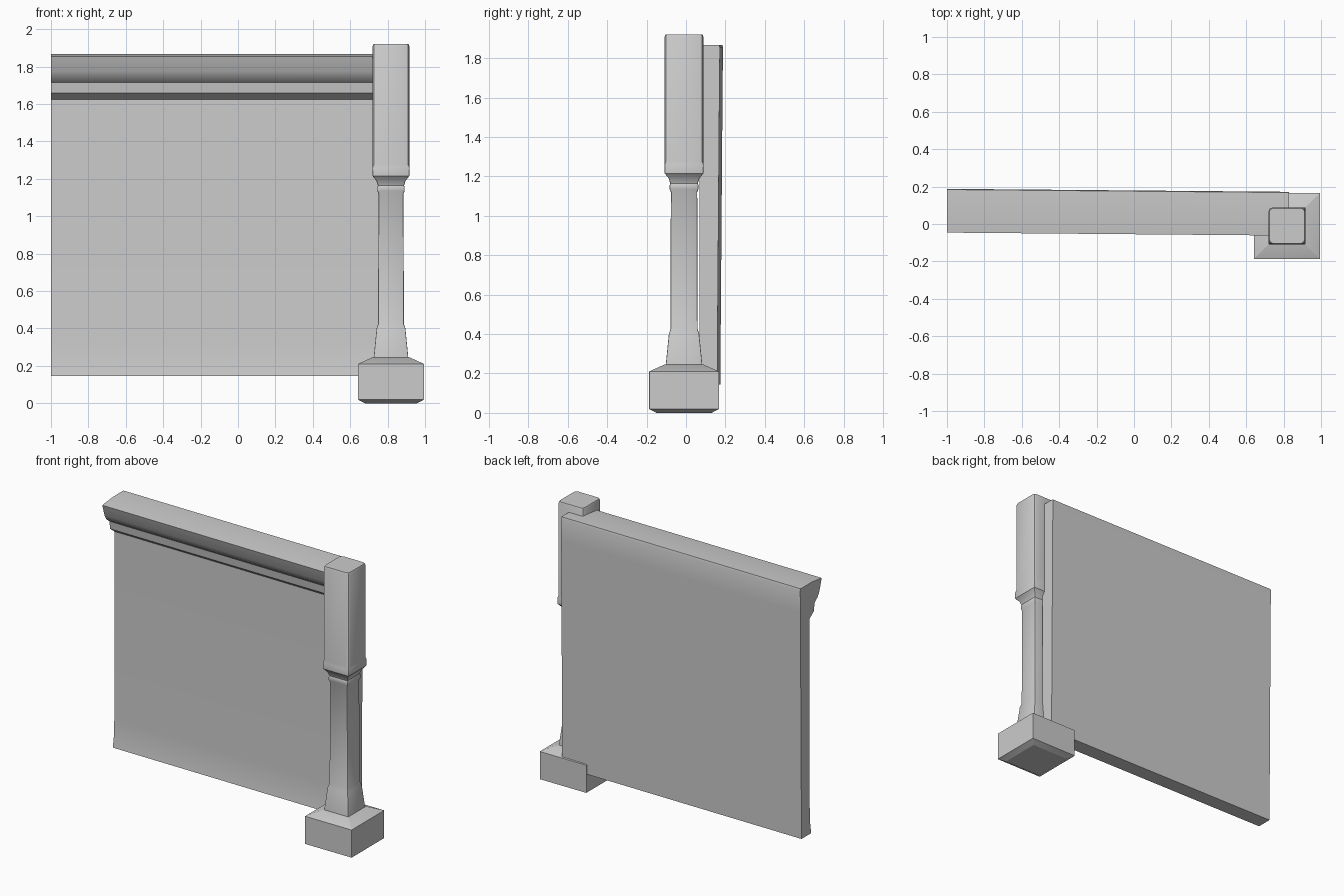
import bpy, bmesh, math

if "Cube" in bpy.data.objects:
    bpy.data.objects.remove(bpy.data.objects["Cube"])


def loft(name, rings, angle):
    """Skin a stack of matching closed rings and cap both ends."""
    bm = bmesh.new()
    loops = [[bm.verts.new(p) for p in ring] for ring in rings]
    n = len(loops[0])
    for a, b in zip(loops, loops[1:]):
        for i in range(n):
            j = (i + 1) % n
            bm.faces.new((a[i], a[j], b[j], b[i]))
    bm.faces.new(loops[0][::-1])
    bm.faces.new(loops[-1])
    bmesh.ops.recalc_face_normals(bm, faces=bm.faces)
    mesh = bpy.data.meshes.new(name)
    bm.to_mesh(mesh)
    bm.free()
    obj = bpy.data.objects.new(name, mesh)
    bpy.context.collection.objects.link(obj)
    bpy.ops.object.select_all(action='DESELECT')
    bpy.context.view_layer.objects.active = obj
    obj.select_set(True)
    bpy.ops.object.shade_smooth_by_angle(angle=math.radians(angle))
    return obj


def square_ring(cx, cy, z, hx, hy, r):
    """Square section with rounded corners, three points per corner."""
    pts = []
    for k, (sx, sy) in enumerate([(1, 1), (-1, 1), (-1, -1), (1, -1)]):
        for s in range(3):
            t = math.radians(90 * k + 45 * s)
            pts.append((cx + sx * (hx - r) + r * math.cos(t),
                        cy + sy * (hy - r) + r * math.sin(t), z))
    return pts


CX, CY = 0.818, -0.01

# Plinth: heavy base block with chamfered shoulder
plinth = [(0.0, 0.14), (0.02, 0.177), (0.21, 0.177), (0.245, 0.10)]
loft("post_plinth", [square_ring(CX, CY, z, h, h, 0.002) for z, h in plinth], 20)

# Post: flared foot, slim shaft, collar and tall square head (z, half width, corner)
post = [(0.23, 0.094, 0.004), (0.25, 0.092, 0.004), (0.40, 0.077, 0.004),
        (0.425, 0.069, 0.006), (1.12, 0.067, 0.008), (1.135, 0.073, 0.006),
        (1.155, 0.073, 0.006), (1.165, 0.070, 0.006), (1.19, 0.078, 0.004),
        (1.215, 0.098, 0.004), (1.26, 0.099, 0.004), (1.275, 0.098, 0.02),
        (1.91, 0.098, 0.02), (1.92, 0.094, 0.02)]
loft("post", [square_ring(CX, CY, z, h, h, r) for z, h, r in post], 30)

# Wall panel with moulded cornice along its front top edge (y, z)
profile = [(0.17, 0.145), (0.065, 0.145), (0.076, 0.22), (0.081, 0.34),
           (0.081, 1.625), (0.035, 1.66), (0.028, 1.715), (-0.005, 1.74),
           (-0.025, 1.775), (-0.05, 1.855), (0.06, 1.868), (0.18, 1.868),
           (0.184, 1.855), (0.182, 1.7)]
loft("wall_panel", [[(x, y + dy, z) for y, z in profile]
                    for x, dy in [(-1.0, 0.004), (0.83, -0.012)]], 30)
